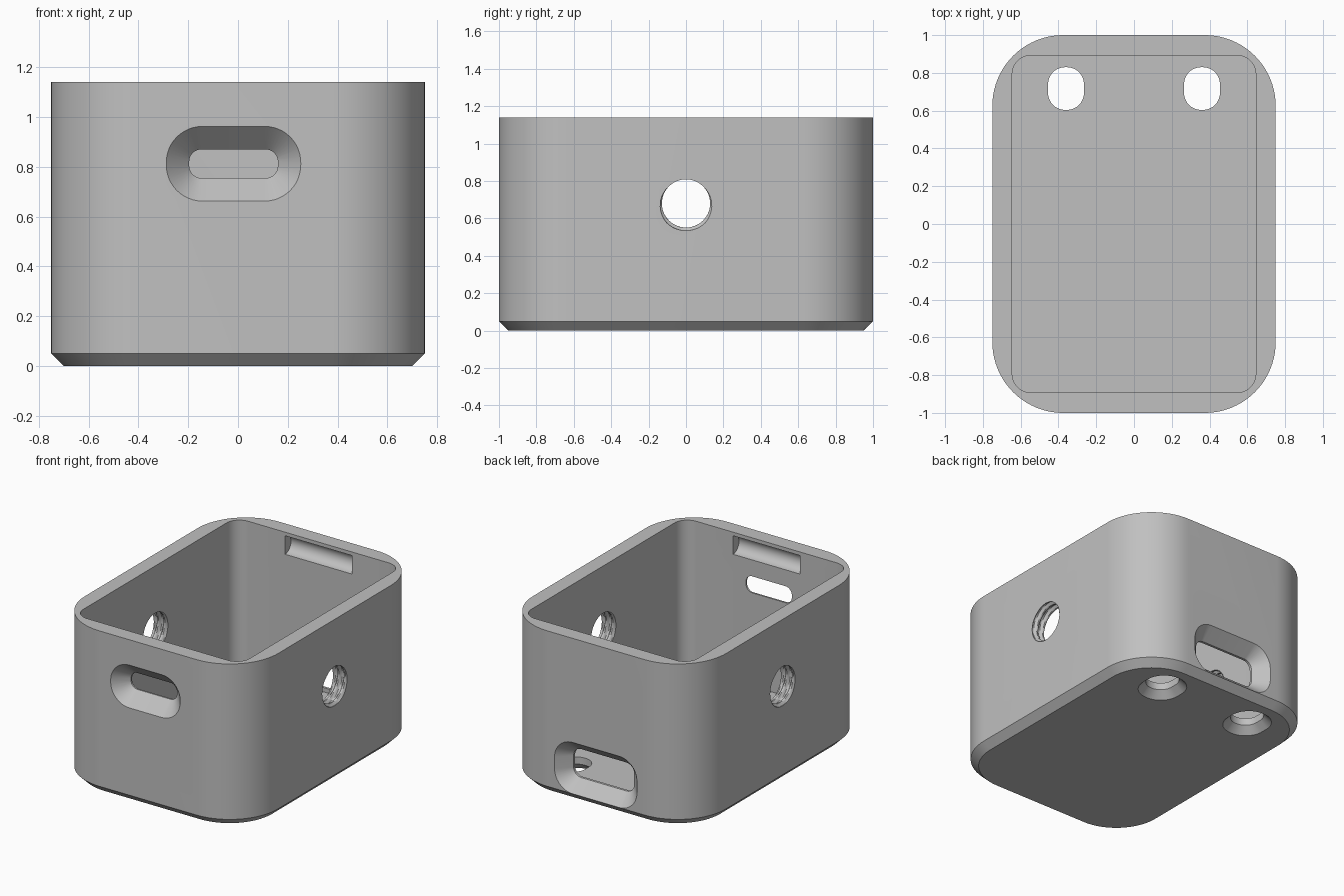
import bpy, bmesh, math
from mathutils import Matrix, Vector

if "Cube" in bpy.data.objects:
    bpy.data.objects.remove(bpy.data.objects["Cube"])

plastic = bpy.data.materials.new("grey plastic")
plastic.diffuse_color = (0.53, 0.53, 0.53, 1)
plastic.use_nodes = True
plastic.node_tree.nodes["Principled BSDF"].inputs["Base Color"].default_value = plastic.diffuse_color


def rounded(hx, hy, r, n=12):
    """Rounded rectangle outline, counter-clockwise."""
    pts = []
    for k, (sx, sy) in enumerate([(1, 1), (-1, 1), (-1, -1), (1, -1)]):
        for i in range(n + 1):
            a = math.pi / 2 * (k + i / n)
            pts.append((sx * (hx - r) + r * math.cos(a), sy * (hy - r) + r * math.sin(a)))
    return pts


def loft(name, sections, matrix=Matrix()):
    """Closed solid through (outline, height) sections."""
    bm = bmesh.new()
    rings = [[bm.verts.new((x, y, z)) for x, y in pts] for pts, z in sections]
    for a, b in zip(rings, rings[1:]):
        for i in range(len(a)):
            j = (i + 1) % len(a)
            bm.faces.new((a[i], a[j], b[j], b[i]))
    bm.faces.new(rings[0][::-1])
    bm.faces.new(rings[-1])
    bm.transform(matrix)
    bmesh.ops.recalc_face_normals(bm, faces=bm.faces)
    mesh = bpy.data.meshes.new(name)
    bm.to_mesh(mesh)
    bm.free()
    ob = bpy.data.objects.new(name, mesh)
    bpy.context.collection.objects.link(ob)
    mesh.materials.append(plastic)
    return ob


def frame(origin, u, v):
    """Places an outline drawn in u, v at origin, with height along u x v."""
    u, v = Vector(u), Vector(v)
    return Matrix.Translation(origin) @ Matrix((u, v, u.cross(v))).transposed().to_4x4()


def flared_slot(name, inner, outer, flare, depth, matrix):
    """Slot cutter that flares out towards the outer face at height 0."""
    hx, hy, r = inner
    ox, oy, orad = outer
    k = 0.02 / flare
    lip = rounded(ox + k * (ox - hx), oy + k * (oy - hy), orad + k * (orad - r))
    return loft(name, [(rounded(*inner), -depth), (rounded(*inner), -flare), (lip, 0.02)], matrix)


def thread(name, matrix, minor=0.129, major=0.146, pitch=0.05, n=48, steps=40):
    """Screw thread cutter reaching from inside the wall to outside."""
    sections = []
    for s in range(steps + 1):
        z = -0.16 + 0.2 * s / steps
        pts = []
        for i in range(n):
            a = math.tau * i / n
            t = (z / pitch - a / math.tau + 0.25) % 1
            w = min(1, max(0, 1.5 - 4 * abs(t - 0.5)))
            r = minor + (major - minor) * w
            pts.append((r * math.cos(a), r * math.sin(a)))
        sections.append((pts, z))
    return loft(name, sections, matrix)


# Box shell with a chamfered foot
box = loft("enclosure_box", [(rounded(0.70, 0.95, 0.33, 20), 0),
                             (rounded(0.75, 1.0, 0.375, 20), 0.05),
                             (rounded(0.75, 1.0, 0.375, 20), 1.14)])
cutters = [loft("cavity_cutter", [(rounded(0.645, 0.893, 0.1), 0.1), (rounded(0.645, 0.893, 0.1), 1.3)])]

# Flared cable slots in the front and back walls
cutters.append(flared_slot("front_slot_cutter", (0.178, 0.058, 0.05), (0.27, 0.15, 0.145), 0.095, 0.2,
                           frame((-0.018, -1, 0.812), (1, 0, 0), (0, 0, 1))))
cutters.append(flared_slot("back_slot_cutter", (0.235, 0.1, 0.06), (0.32, 0.18, 0.14), 0.09, 0.2,
                           frame((0, 1, 0.23), (-1, 0, 0), (0, 0, 1))))

for s in (-1, 1):
    # Threaded side holes
    cutters.append(thread("side_thread_cutter", frame((0.75 * s, 0, 0.68), (0, s, 0), (0, 0, 1))))
    # Countersunk floor slots
    cutters.append(flared_slot("floor_slot_cutter", (0.095, 0.113, 0.09), (0.145, 0.163, 0.14), 0.05, 0.2,
                               frame((0.36 * s, 0.717, 0), (-1, 0, 0), (0, 1, 0))))
    # Round snap grooves inside the front and back walls, below the rim
    circle = [(0.065 * math.cos(math.tau * i / 24), 0.065 * math.sin(math.tau * i / 24)) for i in range(24)]
    cutters.append(loft("snap_groove_cutter", [(circle, -0.26), (circle, 0.26)],
                        frame((0, 0.893 * s, 1.05), (0, 1, 0), (0, 0, 1))))

# Cut everything out of the shell
bpy.context.view_layer.objects.active = box
for c in cutters:
    mod = box.modifiers.new(c.name, 'BOOLEAN')
    mod.operation, mod.solver, mod.object = 'DIFFERENCE', 'EXACT', c
    bpy.ops.object.modifier_apply(modifier=mod.name)
    bpy.data.objects.remove(c)

box.select_set(True)
bpy.ops.object.shade_smooth_by_angle(angle=math.radians(30))
